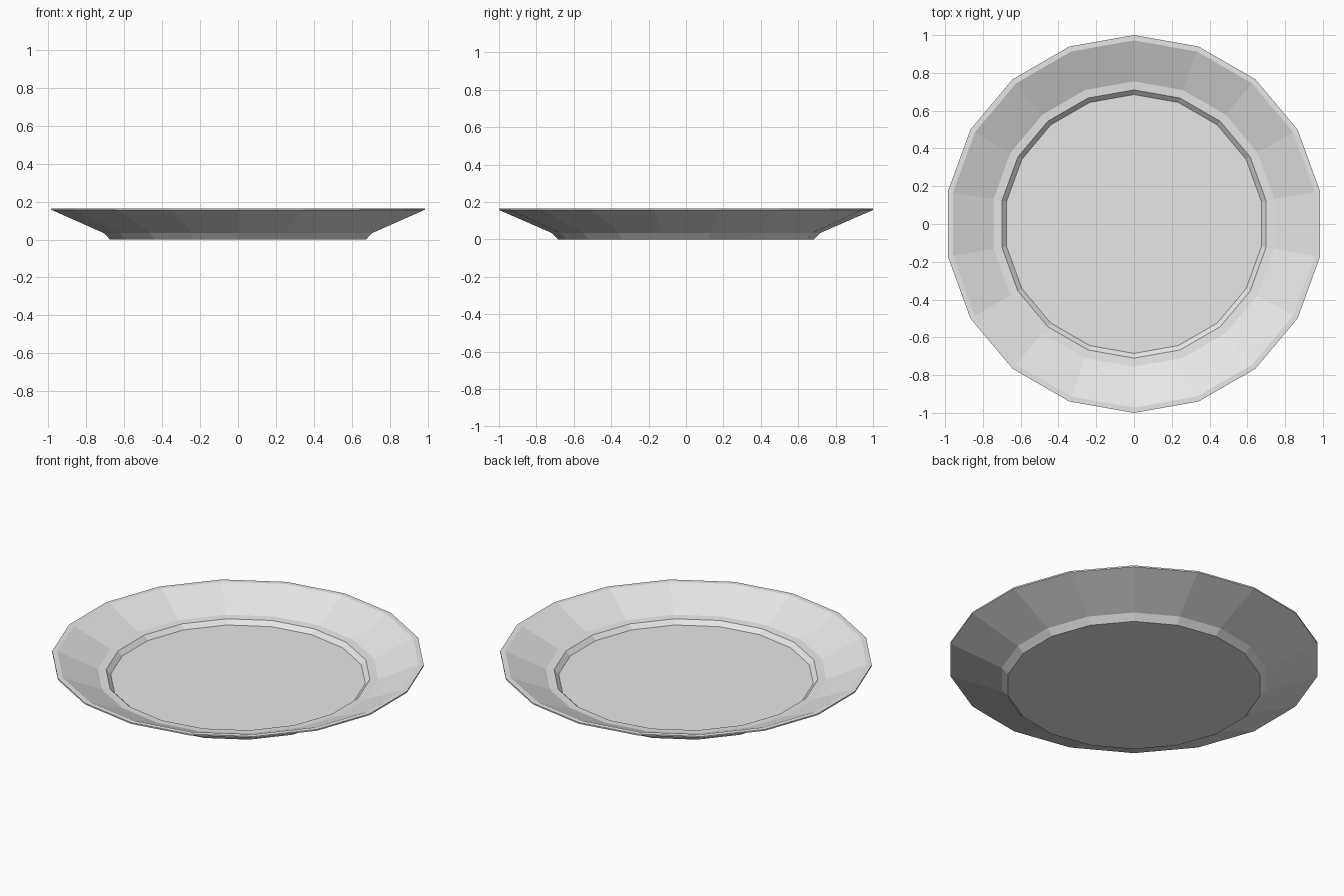
import bpy, bmesh, math

if "Cube" in bpy.data.objects:
    bpy.data.objects.remove(bpy.data.objects["Cube"])

SIDES = 18

# Plain grey ceramic
grey = bpy.data.materials.new("light_grey")
grey.diffuse_color = (0.8, 0.8, 0.8, 1.0)
grey.use_nodes = True
grey.node_tree.nodes["Principled BSDF"].inputs["Base Color"].default_value = grey.diffuse_color

# Cross-section (radius, height): foot, outer wall, lip, inner wall, ledge, well
profile = [
    (0.685, 0.0), (0.72, 0.035), (1.0, 0.157), (1.0, 0.165),
    (0.972, 0.165), (0.755, 0.07), (0.71, 0.067), (0.685, 0.042),
]

bm = bmesh.new()
rings = []
for r, z in profile:
    ring = []
    for i in range(SIDES):
        a = math.pi / 2 + 2 * math.pi * i / SIDES
        ring.append(bm.verts.new((r * math.cos(a), r * math.sin(a), z)))
    rings.append(ring)

# Walls between neighbouring rings
for low, high in zip(rings, rings[1:]):
    for i in range(SIDES):
        j = (i + 1) % SIDES
        bm.faces.new((low[i], low[j], high[j], high[i]))

# Underside and well floor
bm.faces.new(rings[0][::-1])
bm.faces.new(rings[-1])
bmesh.ops.recalc_face_normals(bm, faces=bm.faces)

mesh = bpy.data.meshes.new("plate")
bm.to_mesh(mesh)
bm.free()
mesh.materials.append(grey)
plate = bpy.data.objects.new("plate", mesh)
bpy.context.collection.objects.link(plate)
